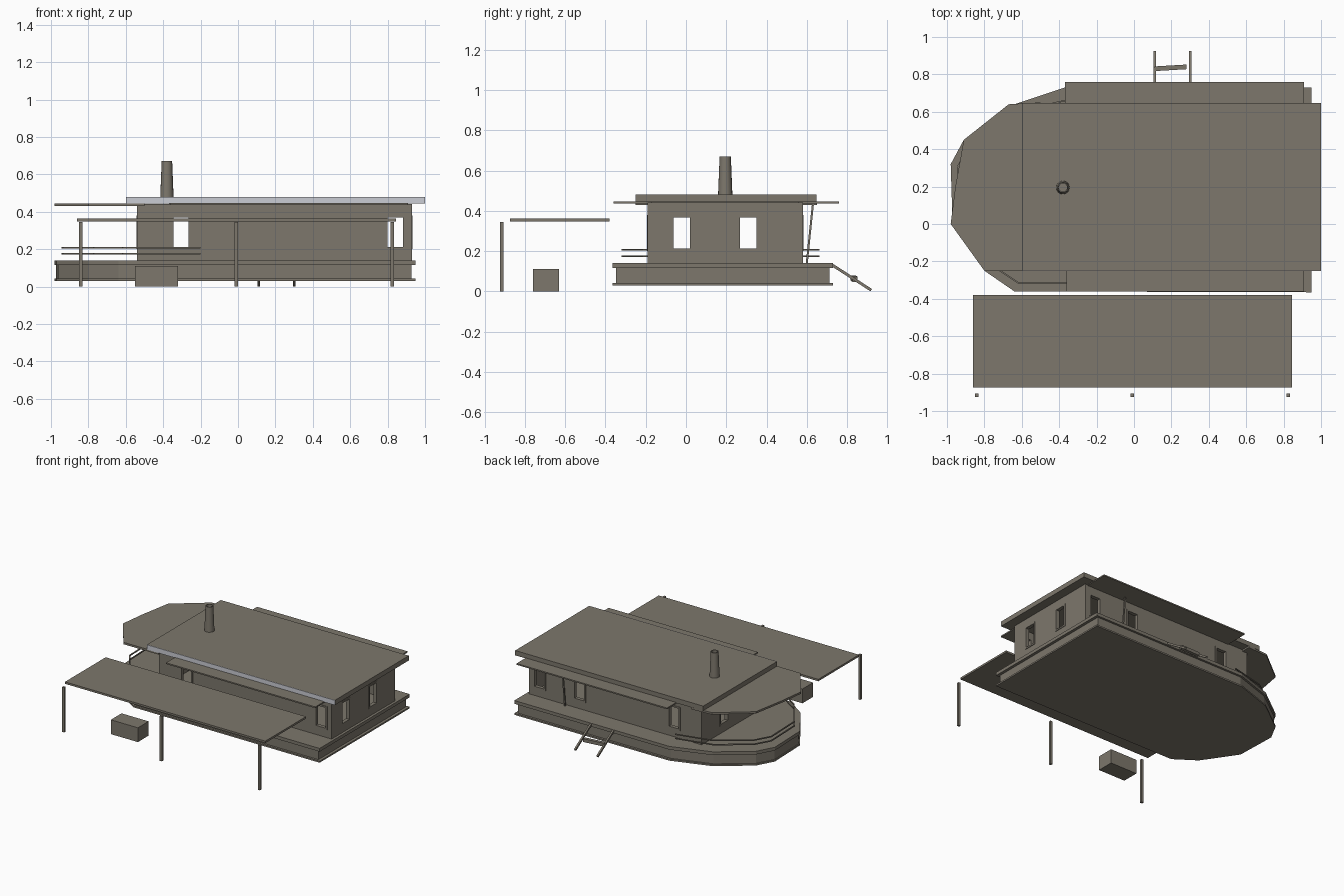
import bpy, bmesh, math
from mathutils import Vector

if "Cube" in bpy.data.objects:
    bpy.data.objects.remove(bpy.data.objects["Cube"])


def material(name, rgb):
    m = bpy.data.materials.new(name)
    m.diffuse_color = (*rgb, 1)
    m.use_nodes = True
    m.node_tree.nodes["Principled BSDF"].inputs["Base Color"].default_value = m.diffuse_color
    return m


OLIVE = material("weathered olive grey", (0.205, 0.185, 0.15))
PALE = material("pale grey trim", (0.60, 0.61, 0.66))


def finish(name, bm, mat):
    bmesh.ops.recalc_face_normals(bm, faces=bm.faces)
    me = bpy.data.meshes.new(name)
    bm.to_mesh(me)
    bm.free()
    ob = bpy.data.objects.new(name, me)
    bpy.context.collection.objects.link(ob)
    me.materials.append(mat)
    return ob


def box(name, x0, x1, y0, y1, z0, z1, mat=OLIVE):
    bm = bmesh.new()
    bmesh.ops.create_cube(bm, size=1)
    for v in bm.verts:
        v.co = ((x0 + x1) / 2 + v.co.x * (x1 - x0),
                (y0 + y1) / 2 + v.co.y * (y1 - y0),
                (z0 + z1) / 2 + v.co.z * (z1 - z0))
    return finish(name, bm, mat)


def slab(name, outline, z0, z1):
    bm = bmesh.new()
    face = bm.faces.new([bm.verts.new((x, y, z0)) for x, y in outline])
    ext = bmesh.ops.extrude_face_region(bm, geom=[face])
    for v in ext["geom"]:
        if isinstance(v, bmesh.types.BMVert):
            v.co.z = z1
    # keep the bottom cap
    if not any(all(abs(v.co.z - z0) < 1e-6 for v in f.verts) for f in bm.faces):
        bm.faces.new([v for v in bm.verts if abs(v.co.z - z0) < 1e-6])
    return finish(name, bm, OLIVE)


def bar(name, a, b, w=0.008):
    a, b = Vector(a), Vector(b)
    bm = bmesh.new()
    bmesh.ops.create_cube(bm, size=1)
    q = (b - a).to_track_quat('Z', 'Y')
    for v in bm.verts:
        v.co = (a + b) / 2 + q @ Vector((v.co.x * w, v.co.y * w, v.co.z * (b - a).length))
    return finish(name, bm, OLIVE)


def cut(ob, cutter):
    mod = ob.modifiers.new("cut", 'BOOLEAN')
    mod.operation, mod.solver, mod.object = 'DIFFERENCE', 'EXACT', cutter
    bpy.context.view_layer.objects.active = ob
    bpy.ops.object.modifier_apply(modifier=mod.name)
    bpy.data.objects.remove(cutter)


# hull and overhanging deck with faceted bow
bow = [(-0.37, 0.73), (-0.67, 0.63), (-0.91, 0.45), (-0.98, 0.32),
       (-0.97, 0.0), (-0.80, -0.25), (-0.64, -0.36)]
deck_outline = [(0.95, -0.365), (0.95, 0.73)] + bow
slab("hull", [(0.18 + (x - 0.18) * 0.985 - 0.01, 0.18 + (y - 0.18) * 0.97)
              for x, y in deck_outline], 0.03, 0.115)
slab("deck", deck_outline, 0.115, 0.14)
slab("hull_bottom", deck_outline, 0.03, 0.042)

# hollow cabin with window openings
cabin = box("cabin", -0.54, 0.93, -0.19, 0.58, 0.138, 0.442)
cut(cabin, box("cutter", -0.52, 0.91, -0.17, 0.56, 0.15, 0.43))
Z0, Z1 = 0.20, 0.38


def frame(name, axis, c, at):
    # four thin strips around an opening, on either wall direction
    h, t = 0.053, 0.012
    strips = [(c - h, c - h + t, Z0, Z1), (c + h - t, c + h, Z0, Z1),
              (c - h, c + h, Z0, Z0 + t), (c - h, c + h, Z1 - t, Z1)]
    for a0, a1, b0, b1 in strips:
        if axis == 'x':
            box(name, at - 0.014, at + 0.014, a0, a1, b0, b1)
        else:
            box(name, a0, a1, at - 0.014, at + 0.014, b0, b1)


for y in (-0.02, 0.31):
    cut(cabin, box("cutter", -0.7, 1.1, y - 0.05, y + 0.05, Z0, Z1))
    for x in (-0.53, 0.92):
        frame("end_window_frame", 'x', y, x)
for wall, xs in ((-0.18, (-0.305, 0.84)), (0.57, (-0.305, 0.5, 0.84))):
    for x in xs:
        cut(cabin, box("cutter", x - 0.05, x + 0.05, wall - 0.05, wall + 0.05, Z0, Z1))
        frame("side_window_frame", 'y', x, wall)

# roofs: raised main roof, bow roof, side eaves, pale front fascia
box("main_roof", -0.60, 1.0, -0.248, 0.648, 0.443, 0.48)
box("roof_fascia", -0.60, 1.0, -0.252, -0.248, 0.443, 0.48, PALE)
slab("bow_roof", [(-0.5, -0.25), (-0.80, -0.25), (-0.98, 0.0), (-0.955, 0.2),
                  (-0.91, 0.45), (-0.67, 0.64), (-0.5, 0.65)], 0.43, 0.445)
box("back_eave", -0.37, 0.91, 0.56, 0.76, 0.437, 0.447)
box("front_eave", -0.36, 0.91, -0.36, -0.17, 0.437, 0.447)

# hollow chimney
bm = bmesh.new()
n = 16
rings = [(0.036, 0.47), (0.028, 0.67), (0.022, 0.67), (0.022, 0.5)]
loops = [[bm.verts.new((-0.38 + r * math.cos(2 * math.pi * i / n),
                        0.195 + r * math.sin(2 * math.pi * i / n), z))
          for i in range(n)] for r, z in rings]
for a, b in zip(loops, loops[1:]):
    for i in range(n):
        bm.faces.new((a[i], a[(i + 1) % n], b[(i + 1) % n], b[i]))
bm.faces.new(loops[-1])
bm.faces.new(loops[0])
chimney = finish("chimney", bm, OLIVE)
bpy.context.view_layer.objects.active = chimney
chimney.select_set(True)
bpy.ops.object.shade_smooth_by_angle()

# bow rails following the deck edge
path = [(-0.37, 0.66)] + [(x * 0.96, 0.18 + (y - 0.18) * 0.92) for x, y in bow[1:]]
path.append((-0.2, -0.315))
for z in (0.175, 0.207):
    for a, b in zip(path, path[1:]):
        bar("bow_rail", (*a, z), (*b, z))

# boarding ladder at the back
for x in (0.11, 0.30):
    bar("ladder_rail", (x, 0.72, 0.135), (x, 0.92, 0.006), 0.014)
bar("ladder_step", (0.11, 0.83, 0.066), (0.28, 0.84, 0.06), 0.025)
bar("back_post", (0.61, 0.60, 0.14), (0.61, 0.63, 0.43), 0.01)

# front canopy, its posts and the step box
box("canopy", -0.86, 0.845, -0.875, -0.38, 0.348, 0.363)
for x in (-0.84, -0.01, 0.825):
    box("canopy_post", x - 0.009, x + 0.009, -0.925, -0.907, 0.0, 0.345)
box("step_box", -0.55, -0.32, -0.76, -0.63, 0.0, 0.11)
